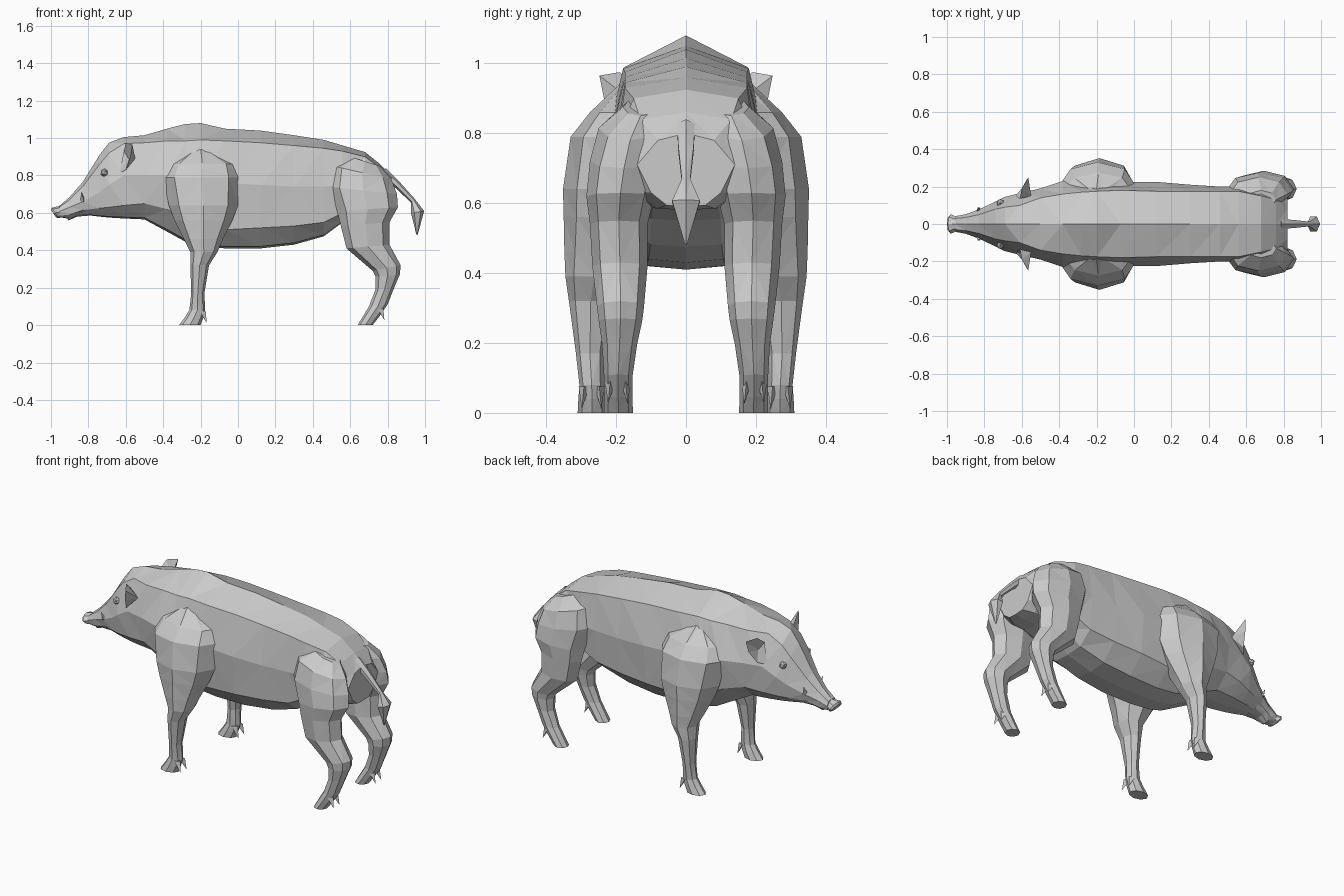
import bpy, bmesh, math
from mathutils import Vector

hide = bpy.data.materials.new("grey_hide")
hide.diffuse_color = (0.6, 0.6, 0.6, 1)


def finish(bm, name, mirror):
    bmesh.ops.recalc_face_normals(bm, faces=bm.faces)
    bmesh.ops.triangulate(bm, faces=bm.faces)
    me = bpy.data.meshes.new(name)
    bm.to_mesh(me)
    bm.free()
    ob = bpy.data.objects.new(name, me)
    bpy.context.collection.objects.link(ob)
    me.materials.append(hide)
    if mirror:
        mod = ob.modifiers.new("other_side", 'MIRROR')
        mod.use_axis = (False, True, False)
        mod.use_mirror_merge = False
    return ob


def loft(name, rings, mirror=False):
    """Skin a run of equal-length rings and cap both ends."""
    bm = bmesh.new()
    vs = [[bm.verts.new(p) for p in r] for r in rings]
    n = len(vs[0])
    for a, b in zip(vs, vs[1:]):
        for i in range(n):
            j = (i + 1) % n
            bm.faces.new((a[i], a[j], b[j], b[i]))
    bm.faces.new(vs[0])
    bm.faces.new(vs[-1])
    return finish(bm, name, mirror)


def trunk_ring(x, top, y1, z1, y2, z2, y3, z3, bot):
    """Ridge, back edge, flank, lower flank, belly edge, belly centre."""
    half = [(y1, z1), (y2, z2), (y3, z3), (y3 * .55, bot + .1 * (z3 - bot))]
    return ([(x, 0, top)] + [(x, y, z) for y, z in half] + [(x, 0, bot)]
            + [(x, -y, z) for y, z in reversed(half)])


def limb_ring(xf, zf, xb, zb, yi, yo, n=8):
    """Slanted octagon between a front and a back point."""
    pts = []
    for i in range(n):
        a = 2 * math.pi * i / n
        t = .5 - .5 * math.cos(a)
        pts.append((xf + (xb - xf) * t, (yi + yo) / 2 + (yo - yi) / 2 * math.sin(a),
                    zf + (zb - zf) * t))
    return pts


# Head and trunk
neck = (-.5, 1.015, .14, .975, .19, .8, .17, .65, .565)
head = [
    (-.955, .637, .03, .632, .042, .608, .035, .585, .575),
    (-.90, .685, .035, .67, .052, .63, .045, .59, .572),
    (-.83, .765, .05, .74, .078, .66, .065, .615, .59),
    (-.74, .91, .08, .86, .12, .71, .105, .625, .58),
    (-.69, .975, .09, .92, .145, .75, .125, .63, .575),
    (-.61, 1.005, .10, .97, .165, .80, .15, .64, .57),
    neck]
trunk = [
    neck,
    (-.38, 1.05, .16, .985, .23, .80, .20, .62, .50),
    (-.28, 1.075, .17, .985, .23, .78, .20, .56, .445),
    (-.2, 1.08, .175, .99, .23, .77, .20, .52, .425),
    (-.07, 1.05, .18, .985, .225, .76, .20, .51, .41),
    (.12, 1.04, .175, .975, .225, .75, .205, .52, .41),
    (.3, 1.015, .175, .96, .21, .74, .195, .53, .43),
    (.46, .99, .175, .945, .20, .74, .185, .55, .475),
    (.56, .96, .175, .93, .20, .75, .18, .60, .55),
    (.68, .925, .15, .90, .21, .76, .17, .64, .58),
    (.76, .86, .13, .84, .20, .74, .15, .63, .58),
    (.82, .80, .08, .78, .14, .71, .10, .63, .59)]
loft("head", [trunk_ring(*s) for s in head])
loft("trunk", [trunk_ring(*s) for s in trunk])

# Snout disc, tilted, with a flared rim
loft("snout_disc", [limb_ring(xf, zf, xb, zb, -w, w) for xf, zf, xb, zb, w in (
    (-.94, .64, -.92, .575, .03), (-.975, .632, -.945, .575, .042),
    (-.995, .628, -.96, .572, .052), (-1, .615, -.972, .575, .045))])
# Lower lip
loft("lower_lip", [limb_ring(xf, zf, xb, zb, -w, w) for xf, zf, xb, zb, w in (
    (-.925, .575, -.905, .56, .02), (-.89, .61, -.86, .58, .045), (-.80, .64, -.80, .585, .07))])

# Front legs with shoulders
loft("front_leg", [limb_ring(xf, z, xb, z, yi, yo) for xf, xb, z, yi, yo in (
    (-.24, -.16, .94, .10, .19), (-.37, -.01, .86, .08, .275), (-.40, .01, .79, .08, .33),
    (-.37, 0, .64, .08, .352), (-.34, -.03, .56, .10, .35), (-.29, -.08, .46, .14, .348),
    (-.255, -.11, .39, .18, .345), (-.255, -.155, .32, .21, .335), (-.25, -.18, .17, .235, .315),
    (-.26, -.175, .08, .235, .305), (-.285, -.185, .04, .23, .308), (-.315, -.20, 0, .228, .31))],
    True)

# Hind legs with haunches
loft("hind_leg", [limb_ring(*r) for r in (
    (.60, .90, .76, .85, .08, .18), (.51, .85, .82, .78, .07, .25),
    (.49, .74, .85, .70, .08, .275), (.53, .61, .855, .63, .09, .285),
    (.55, .53, .81, .55, .11, .275), (.58, .41, .81, .43, .11, .268),
    (.72, .29, .87, .32, .12, .255), (.735, .26, .865, .27, .125, .25),
    (.735, .19, .835, .20, .14, .24), (.70, .10, .80, .11, .153, .235),
    (.67, .05, .755, .045, .153, .235), (.64, 0, .72, 0, .152, .235))], True)


def spike(name, base, tip):
    """Small closed point from a base polygon."""
    bm = bmesh.new()
    b = [bm.verts.new(p) for p in base]
    t = bm.verts.new(tip)
    bm.faces.new(b)
    for i in range(len(b)):
        bm.faces.new((b[i], b[(i + 1) % len(b)], t))
    return finish(bm, name, True)


# Dewclaws, two behind each foot
for name, x, y, z in (("front", -.185, .27, .075), ("hind", .765, .195, .09)):
    for side in (-1, 1):
        yc = y + side * .022
        spike(name + "_dewclaw", [(x - .02, yc - .015, z), (x - .02, yc + .015, z),
                                  (x + .012, yc, z)], (x + .018, yc + side * .006, z - .065))

# Ears: cupped shell of outer rim and hollow
bm = bmesh.new()
rim = [bm.verts.new(p) for p in ((-.61, .135, .93), (-.60, .19, .975), (-.565, .248, .965),
                                 (-.575, .235, .90), (-.60, .19, .83), (-.635, .15, .81))]
hollow = bm.verts.new((-.585, .16, .89))
back = bm.verts.new((-.55, .15, .89))
for i in range(6):
    a, b = rim[i], rim[(i + 1) % 6]
    bm.faces.new((a, b, hollow))
    bm.faces.new((b, a, back))
finish(bm, "ear", True)

# Eyes: rim with a ball inside
bm = bmesh.new()
bmesh.ops.create_icosphere(bm, subdivisions=1, radius=.022)
bmesh.ops.translate(bm, verts=bm.verts, vec=Vector((-.715, .113, .815)))
finish(bm, "eye", True)

# Tusks
spike("tusk", [(-.845, .06, .655), (-.815, .065, .655), (-.825, .088, .66)], (-.835, .09, .71))

# Tail ending in a pointed tuft
loft("tail", [limb_ring(xf, zf, xb, zb, -w, w, 6) for xf, zf, xb, zb, w in (
    (.77, .79, .79, .84, .03), (.84, .735, .86, .77, .025), (.925, .655, .945, .675, .014),
    (.925, .60, .995, .61, .046), (.953, .485, .96, .48, .003))])
